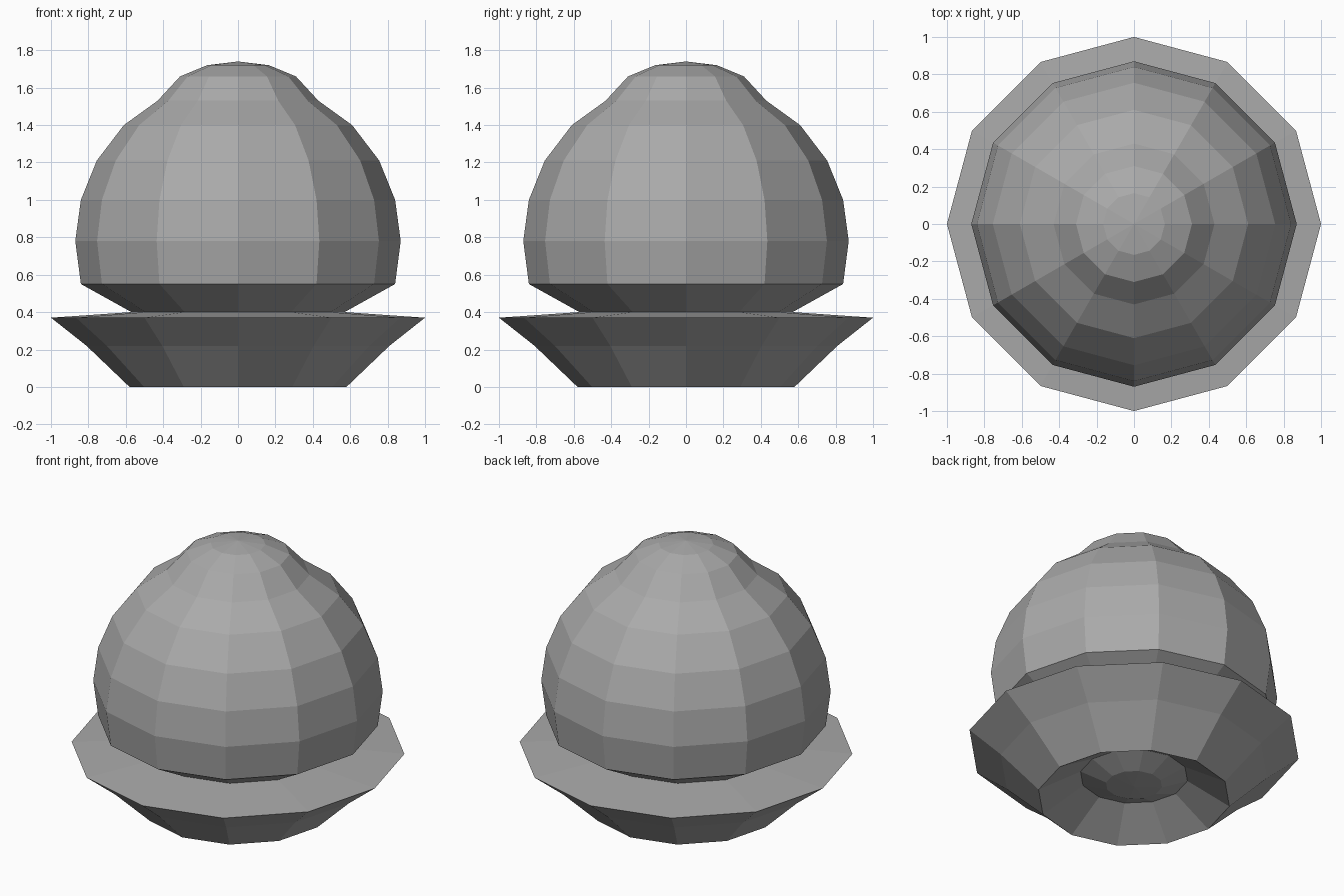
import bpy, bmesh, math

cube = bpy.data.objects.get("Cube")
if cube:
    bpy.data.objects.remove(cube, do_unlink=True)

SIDES = 12

# Single plain grey for the whole model
grey = bpy.data.materials.new("plain_grey")
grey.use_nodes = True
color = (0.4, 0.4, 0.4, 1.0)
grey.diffuse_color = color
grey.node_tree.nodes["Principled BSDF"].inputs["Base Color"].default_value = color


def lathe(name, profile):
    """Spin a (radius, height) profile around z into a flat-faced solid."""
    bm = bmesh.new()
    rings = []
    for r, z in profile:
        if r == 0:
            rings.append([bm.verts.new((0, 0, z))] * SIDES)
        else:
            angles = [math.tau * i / SIDES for i in range(SIDES)]
            rings.append([bm.verts.new((r * math.cos(a), r * math.sin(a), z))
                          for a in angles])
    for low, high in zip(rings, rings[1:]):
        for i in range(SIDES):
            j = (i + 1) % SIDES
            corners = [low[i], low[j], high[j], high[i]]
            bm.faces.new(list(dict.fromkeys(corners)))
    bmesh.ops.recalc_face_normals(bm, faces=bm.faces)
    mesh = bpy.data.meshes.new(name)
    bm.to_mesh(mesh)
    bm.free()
    mesh.materials.append(grey)
    obj = bpy.data.objects.new(name, mesh)
    bpy.context.collection.objects.link(obj)
    return obj


# Flared base: hollow underside with a small central boss, wide rim, neck
lathe("flared_base", [
    (0, 0.08), (0.17, 0.09), (0.325, 0.15), (0.58, 0),
    (0.81, 0.22), (1.0, 0.37), (0.57, 0.40), (0, 0.40),
])

# Domed body: undercut neck, round belly, pinched crown
lathe("domed_body", [
    (0, 0.40), (0.57, 0.40), (0.84, 0.55), (0.87, 0.78), (0.84, 1.0),
    (0.755, 1.21), (0.61, 1.40), (0.43, 1.53), (0.31, 1.66),
    (0.165, 1.72), (0, 1.74),
])
